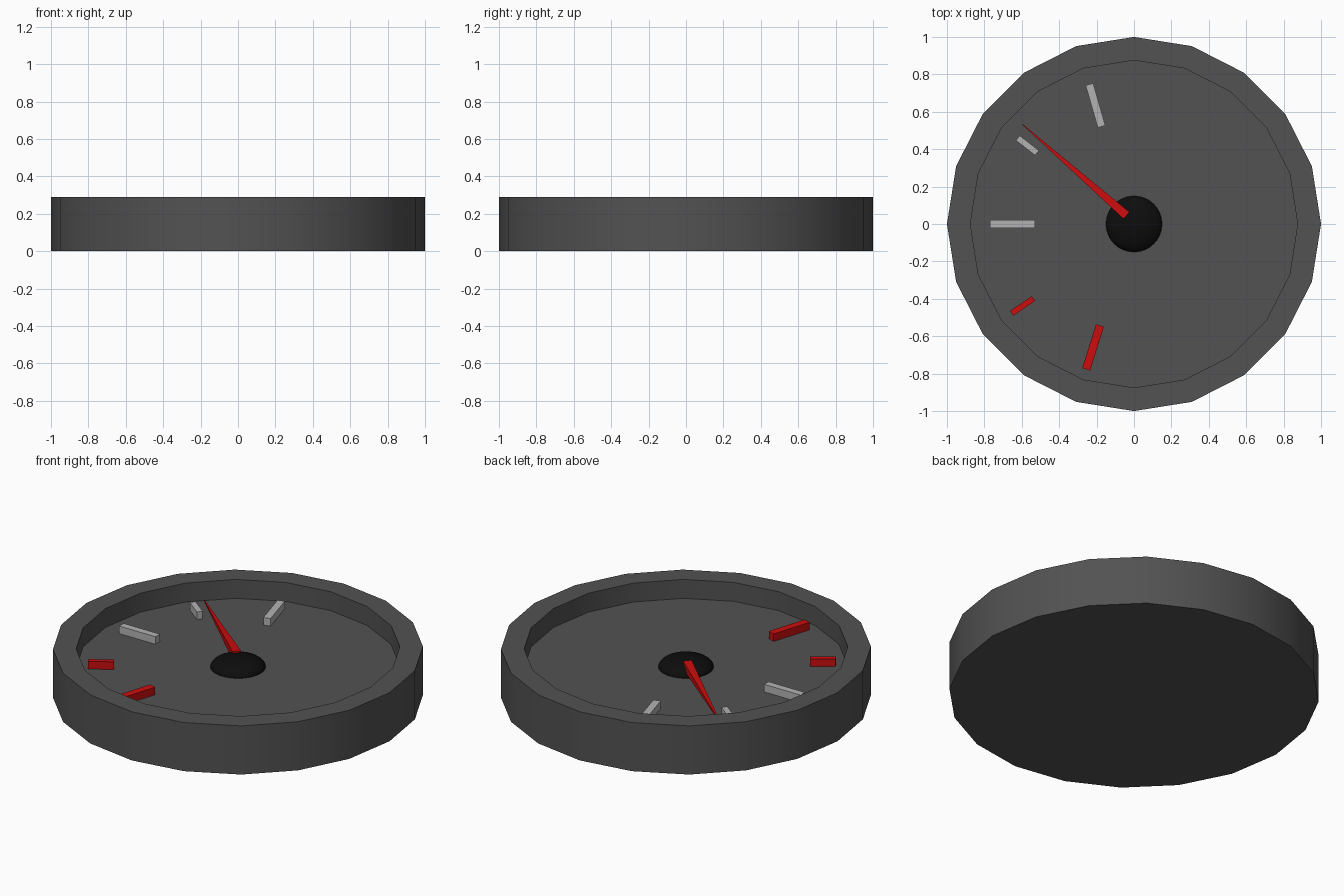
import bpy, bmesh, math
from mathutils import Matrix, Vector

if "Cube" in bpy.data.objects:
    bpy.data.objects.remove(bpy.data.objects["Cube"])

FLOOR = 0.177   # height of the recessed dial face
TOP = 0.29      # height of the rim


def material(name, color):
    m = bpy.data.materials.new(name)
    m.diffuse_color = (*color, 1)
    m.use_nodes = True
    m.node_tree.nodes["Principled BSDF"].inputs["Base Color"].default_value = m.diffuse_color
    return m


dark = material("dark_grey", (0.085, 0.085, 0.085))
light = material("light_grey", (0.45, 0.45, 0.45))
red = material("red", (0.6, 0.004, 0.004))
black = material("black", (0.004, 0.004, 0.004))


def finish(name, bm, mat, smooth=False):
    bmesh.ops.recalc_face_normals(bm, faces=bm.faces)
    mesh = bpy.data.meshes.new(name)
    bm.to_mesh(mesh)
    bm.free()
    mesh.materials.append(mat)
    ob = bpy.data.objects.new(name, mesh)
    bpy.context.collection.objects.link(ob)
    if smooth:
        bpy.ops.object.select_all(action='DESELECT')
        ob.select_set(True)
        bpy.context.view_layer.objects.active = ob
        bpy.ops.object.shade_smooth_by_angle(angle=math.radians(30))
    return ob


def bar(name, x, y, angle, length, width, mat):
    """Raised dial mark lying on the dial face."""
    z0, z1 = FLOOR - 0.01, 0.222
    bm = bmesh.new()
    bmesh.ops.create_cube(bm, size=1, matrix=(
        Matrix.Translation((x, y, (z0 + z1) / 2))
        @ Matrix.Rotation(math.radians(angle), 4, 'Z')
        @ Matrix.Diagonal((length, width, z1 - z0, 1))))
    finish(name, bm, mat)


# Housing: 20-sided disc, top inset to a rim and sunk to the dial face
bm = bmesh.new()
bmesh.ops.create_cone(bm, cap_ends=True, segments=20, radius1=1, radius2=1,
                      depth=TOP, matrix=Matrix.Translation((0, 0, TOP / 2)))
cap = max(bm.faces, key=lambda f: f.calc_center_median().z)
for scale, drop in ((0.875, 0), (1, TOP - FLOOR)):
    new = bmesh.ops.extrude_discrete_faces(bm, faces=[cap])
    cap = new["faces"][0]
    bmesh.ops.scale(bm, vec=(scale, scale, 1), verts=cap.verts)
    bmesh.ops.translate(bm, vec=(0, 0, -drop), verts=cap.verts)
finish("housing", bm, dark, smooth=True)

# Hub: flattened dome
bm = bmesh.new()
bmesh.ops.create_uvsphere(bm, u_segments=32, v_segments=16, radius=1, matrix=(
    Matrix.Translation((0, 0, FLOOR)) @ Matrix.Diagonal((0.15, 0.15, 0.06, 1))))
finish("hub", bm, black, smooth=True)

# Dial marks
bar("full_mark", -0.206, 0.634, 106, 0.235, 0.042, light)
bar("three_quarter_mark", -0.57, 0.42, 142, 0.13, 0.033, light)
bar("half_mark", -0.65, 0.0, 0, 0.24, 0.042, light)
bar("quarter_mark", -0.596, -0.438, 34.3, 0.14, 0.031, red)
bar("empty_mark", -0.219, -0.66, 252.5, 0.245, 0.044, red)

# Needle: box tapering to a fine tip
base, tip = Vector((-0.04, 0.045, 0)), Vector((-0.596, 0.532, 0))
side = (tip - base).normalized().cross(Vector((0, 0, 1)))
bm = bmesh.new()
rings = []
for p, half, z0, z1 in ((base, 0.024, 0.195, 0.242), (tip, 0.002, 0.208, 0.213)):
    rings.append([bm.verts.new(p + side * s * half + Vector((0, 0, z)))
                  for s, z in ((-1, z0), (1, z0), (1, z1), (-1, z1))])
for ring in rings:
    bm.faces.new(ring)
for i in range(4):
    j = (i + 1) % 4
    bm.faces.new((rings[0][i], rings[0][j], rings[1][j], rings[1][i]))
finish("needle", bm, red)
